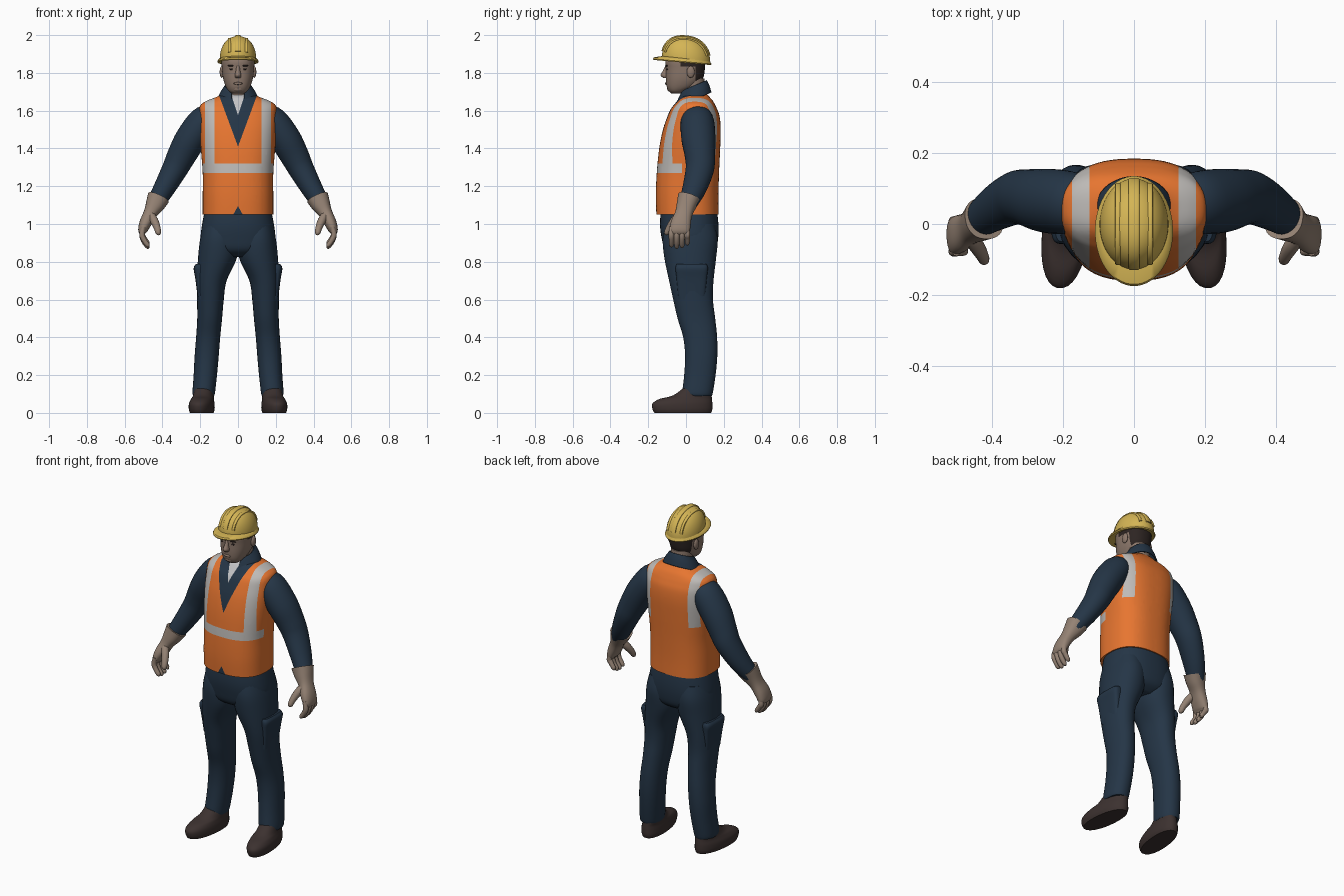
import bpy, bmesh, math
from mathutils import Vector, Matrix

cube = bpy.data.objects.get("Cube")
if cube:
    bpy.data.objects.remove(cube)


def material(name, *rgb):
    m = bpy.data.materials.new(name)
    m.use_nodes = True
    m.diffuse_color = (*rgb, 1)
    m.node_tree.nodes["Principled BSDF"].inputs["Base Color"].default_value = (*rgb, 1)
    return m


ORANGE = material("vest orange", .80, .18, .03)
NAVY = material("navy cloth", .018, .036, .062)
SILVER = material("reflective grey", .52, .50, .48)
YELLOW = material("helmet yellow", .66, .46, .09)
SKIN = material("skin", .26, .185, .145)
GLOVE = material("glove tan", .30, .225, .175)
LEATHER = material("boot leather", .045, .031, .029)
HAIR = material("dark hair", .026, .018, .016)
WHITE = material("undershirt white", .55, .55, .56)


def finish(name, bm, *mats):
    """Turn a bmesh into a smooth shaded object."""
    bmesh.ops.recalc_face_normals(bm, faces=bm.faces)
    mesh = bpy.data.meshes.new(name)
    bm.to_mesh(mesh)
    bm.free()
    ob = bpy.data.objects.new(name, mesh)
    bpy.context.collection.objects.link(ob)
    for m in mats:
        mesh.materials.append(m)
    bpy.ops.object.select_all(action='DESELECT')
    ob.select_set(True)
    bpy.context.view_layer.objects.active = ob
    bpy.ops.object.shade_smooth_by_angle(angle=math.radians(45))
    return ob


def smooth_rings(rings, steps):
    """Catmull-Rom interpolation of the section list."""
    out = []
    last = len(rings) - 1
    for i in range(last):
        a, b, c, d = (rings[min(max(j, 0), last)] for j in range(i - 1, i + 3))
        for s in range(steps):
            t = s / steps
            out.append([q + t / 2 * (r - p + t * (2*p - 5*q + 4*r - w + t * (3*(q - r) + w - p)))
                        for p, q, r, w in zip(a, b, c, d)])
    return out + [list(rings[-1])]


def loft(rings, ref=None, power=2, seg=32, steps=4, tilt=0, toe_out=0, side=1, cap=True):
    """Skin sections (x, y, z, half width, half depth); with ref they turn along the path."""
    bm = bmesh.new()
    rings = smooth_rings(rings, steps)
    loops = []
    for i, (x, y, z, a, b) in enumerate(rings):
        u, v = Vector((1, 0, 0)), Vector((0, 1, 0))
        if ref:
            t = Vector(rings[min(i + 1, len(rings) - 1)][:3]) - Vector(rings[max(i - 1, 0)][:3])
            u = Vector(ref).cross(t).normalized()
            v = t.normalized().cross(u)
        loop = []
        for k in range(seg):
            c, s = (f(math.tau * (k + .5) / seg) for f in (math.cos, math.sin))
            p = Vector((x, y, z))
            p += u * max(a, .001) * math.copysign(abs(c) ** (2 / power), c)
            p += v * max(b, .001) * math.copysign(abs(s) ** (2 / power), s)
            loop.append(bm.verts.new((side * (p.x - toe_out * p.y), p.y, p.z - tilt * p.y)))
        loops.append(loop)
    for lo, hi in zip(loops, loops[1:]):
        for k in range(seg):
            n = (k + 1) % seg
            bm.faces.new((lo[k], lo[n], hi[n], hi[k]))
    if cap:
        bm.faces.new(loops[0])
        bm.faces.new(loops[-1])
    return bm


def paint(bm, cuts, rule):
    """Cut clean colour borders, then colour each face by its centre."""
    for co, no in cuts:
        bmesh.ops.bisect_plane(bm, geom=bm.verts[:] + bm.edges[:] + bm.faces[:],
                               dist=1e-5, plane_co=co, plane_no=no)
    for f in bm.faces:
        f.material_index = rule(*f.calc_center_median())


def ball(name, mat, centre, radii):
    bm = bmesh.new()
    bmesh.ops.create_uvsphere(bm, u_segments=20, v_segments=12, radius=1,
                              matrix=Matrix.Translation(centre) @ Matrix.Diagonal((*radii, 1)))
    return finish(name, bm, mat)


def span(z, width, front, back, x=0):
    """Level section given by its front and back limits."""
    return (x, (front + back) / 2, z, width, (back - front) / 2)


# Vest: one shell with stripes, neck opening and hem notch cut into it
vest = loft([span(1.05, .187, -.157, .173), span(1.15, .187, -.16, .172), span(1.27, .187, -.155, .175),
             span(1.4, .197, -.142, .181), span(1.5, .204, -.122, .184), span(1.57, .206, -.098, .178),
             span(1.61, .205, -.08, .164), span(1.635, .194, -.06, .152), span(1.655, .16, -.045, .14),
             span(1.672, .115, -.03, .125), span(1.69, .08, 0, .11)], power=2.5, seg=64)
NECK, TEE, NOTCH = (1.41, 2.7), (1.575, 3), (1.095, -1.8)
IN, OUT, LOW, HIGH, BACK_END = .125, .175, 1.27, 1.32, 1.36
cuts = [((0, 0, z), (s * k, 0, -1)) for z, k in (NECK, TEE, NOTCH) for s in (-1, 1)]
cuts += [((s * x, 0, 0), (1, 0, 0)) for x in (IN, OUT) for s in (-1, 1)]
cuts += [((0, 0, z), (0, 0, 1)) for z in (LOW, HIGH, BACK_END)] + [((0, -.02, 0), (0, 1, 0))]


def vest_rule(x, y, z):
    x = abs(x)
    if y < .03:
        if z > TEE[0] + TEE[1] * x:
            return 3
        if z > NECK[0] + NECK[1] * x or z < NOTCH[0] + NOTCH[1] * x:
            return 1
    if y < -.02 and LOW < z < HIGH:
        return 2
    if IN < x < OUT and z > (HIGH if y < .04 else BACK_END):
        return 2
    return 0


paint(vest, cuts, vest_rule)
finish("safety_vest", vest, ORANGE, NAVY, SILVER, WHITE)

# Shirt collar, open at the front
collar = loft([(0, .035, 1.64, .112, .1), (0, .038, 1.675, .095, .088), (0, .04, 1.705, .075, .075),
               (0, .042, 1.715, .068, .068)], tilt=-.42, cap=False, seg=48)
GAP = .034
paint(collar, [((s * GAP, 0, 0), (1, 0, 0)) for s in (-1, 1)], lambda x, y, z: 0)
bmesh.ops.delete(collar, context='FACES', geom=[
    f for f in collar.faces if f.calc_center_median().y < 0 and abs(f.calc_center_median().x) < GAP])
solid = finish("shirt_collar", collar, NAVY).modifiers.new("thickness", 'SOLIDIFY')
solid.thickness = .008

# Neck and head, with the hair painted on the back
finish("neck", loft([(0, .055, 1.62, .066, .064), (0, .045, 1.69, .06, .06),
                     (0, .035, 1.77, .062, .062)]), SKIN)
head = loft([span(1.692, .033, -.078, -.015), span(1.705, .05, -.092, .005), span(1.73, .066, -.103, .055),
             span(1.77, .079, -.107, .09), span(1.82, .085, -.107, .1), span(1.86, .087, -.11, .102),
             span(1.89, .08, -.1, .095)], power=2.3, seg=40)
paint(head, [((0, 0, z), (0, 0, 1)) for z in (1.755, 1.835)] + [((0, y, 0), (0, 1, 0)) for y in (.05, -.03)],
      lambda x, y, z: int((y > .05 and z > 1.755) or (y > -.03 and z > 1.835)))
finish("head", head, SKIN, HAIR)
finish("nose", loft([(0, -.1, 1.838, .009, .01), (0, -.106, 1.81, .012, .017), (0, -.109, 1.788, .017, .026),
                     (0, -.106, 1.774, .014, .016)], seg=16), SKIN)
ball("chin", SKIN, (0, -.08, 1.715), (.03, .02, .016))
ball("lips", SKIN, (0, -.104, 1.744), (.024, .008, .007))

# Hard hat: dome, brim and three raised ribs
BASE, RISE, LEAN = 1.872, .121, .09


def dome_ring(angle, k=1):
    c = max(math.cos(angle), 0) ** .85 * k
    return c * .128, BASE + RISE * k * math.sin(angle), c * .097


dome = []
for i in range(17):
    depth, z, width = dome_ring(math.pi / 2 * i / 16)
    dome.append((0, 0, z, width, depth))
finish("helmet_dome", loft(dome, steps=1, tilt=LEAN, seg=48), YELLOW)
finish("helmet_brim", loft([(0, -.01, 1.864, .07, .1), (0, -.02, 1.853, .107, .152), (0, -.02, 1.859, .11, .155),
                            (0, -.02, 1.867, .106, .15), (0, 0, 1.878, .094, .126)],
                           steps=1, tilt=LEAN, seg=48), YELLOW)
for label, x, half in (("middle", 0, .016), ("left", .045, .008), ("right", -.045, .008)):
    k = math.sqrt(1 - (x / .097) ** 2)
    path = []
    for i in range(2, 23):
        angle = math.pi * i / 24
        depth, z, _ = dome_ring(min(angle, math.pi - angle), k)
        path.append((x, math.copysign(depth, i - 12), z, .006, half))
    finish("helmet_rib_" + label, loft(path, ref=(1, 0, 0), steps=1, tilt=LEAN, seg=16, power=3), YELLOW)

# Trouser seat
finish("trouser_seat", loft([span(1.1, .17, -.13, .16), span(1, .19, -.138, .172), span(.92, .197, -.128, .17),
                             span(.86, .17, -.11, .155), span(.825, .09, -.06, .11)], power=2.4, seg=48), NAVY)

# Paired parts: legs, boots, arms, gloves and face details
FRONT = (0, 1, 0)
for label, s in (("left", 1), ("right", -1)):
    finish(label + "_trouser_leg", loft([
        span(1, .085, -.11, .15, .1), span(.92, .099, -.124, .168, .102), span(.82, .103, -.115, .16, .109),
        span(.7, .079, -.09, .146, .139), span(.6, .071, -.068, .143, .146), span(.5, .066, -.045, .155, .15),
        span(.4, .064, -.015, .165, .158), span(.3, .064, -.005, .166, .166), span(.2, .062, -.01, .157, .173),
        span(.11, .06, -.02, .143, .181), span(.09, .055, -.014, .137, .181)], power=2.2, side=s), NAVY)
    finish(label + "_cargo_pocket", loft([
        (.188, .03, .6, .024, .07), (.198, .03, .71, .028, .08), (.202, .03, .765, .033, .086),
        (.196, .03, .787, .028, .08)], power=3.5, side=s), NAVY)
    finish(label + "_boot", loft([
        span(0, .06, -.168, .134, .19), span(.02, .066, -.178, .14, .19), span(.05, .065, -.178, .14, .19),
        span(.074, .058, -.14, .138, .188), span(.092, .054, -.07, .136, .186),
        span(.135, .05, -.01, .134, .184)], power=2.2, toe_out=.1, side=s), LEATHER)
    finish(label + "_sleeve", loft([
        (.13, .06, 1.585, .055, .065), (.18, .06, 1.545, .081, .088), (.25, .066, 1.45, .083, .09),
        (.3, .074, 1.36, .076, .08), (.335, .073, 1.29, .068, .075), (.39, .045, 1.19, .057, .064),
        (.44, .008, 1.105, .046, .048)], ref=FRONT, side=s), NAVY)
    finish(label + "_glove_palm", loft([
        (.422, .015, 1.138, .059, .06), (.44, .002, 1.1, .05, .052), (.465, -.012, 1.055, .036, .046),
        (.49, -.027, 1.005, .032, .053), (.505, -.033, .965, .024, .053), (.507, -.034, .945, .012, .045)],
        ref=FRONT, side=s, power=2.3), GLOVE)
    for i, finger in enumerate(("index", "middle", "ring", "little")):
        y = -.077 + .028 * i
        drop = (.008, 0, .004, .018)[i]
        finish(f"{label}_{finger}_finger", loft([
            (.5, y, .985, .012, .013), (.508, y, .945, .015, .015), (.499, y, .91 + drop, .014, .014),
            (.478, y, .88 + drop, .012, .012), (.469, y, .874 + drop, .004, .005)],
            ref=FRONT, seg=14, side=s), GLOVE)
    finish(label + "_thumb", loft([
        (.47, -.03, 1.06, .02, .02), (.445, -.06, 1.02, .022, .022), (.428, -.088, .98, .018, .018),
        (.422, -.103, .952, .014, .014), (.422, -.108, .942, .004, .004)], ref=FRONT, seg=16, side=s), GLOVE)
    ball(label + "_ear", SKIN, (s * .086, .025, 1.805), (.011, .021, .031))
    ball(label + "_eyebrow", HAIR, (s * .035, -.102, 1.838), (.022, .006, .004))
    ball(label + "_eye", HAIR, (s * .034, -.099, 1.82), (.012, .005, .005))
